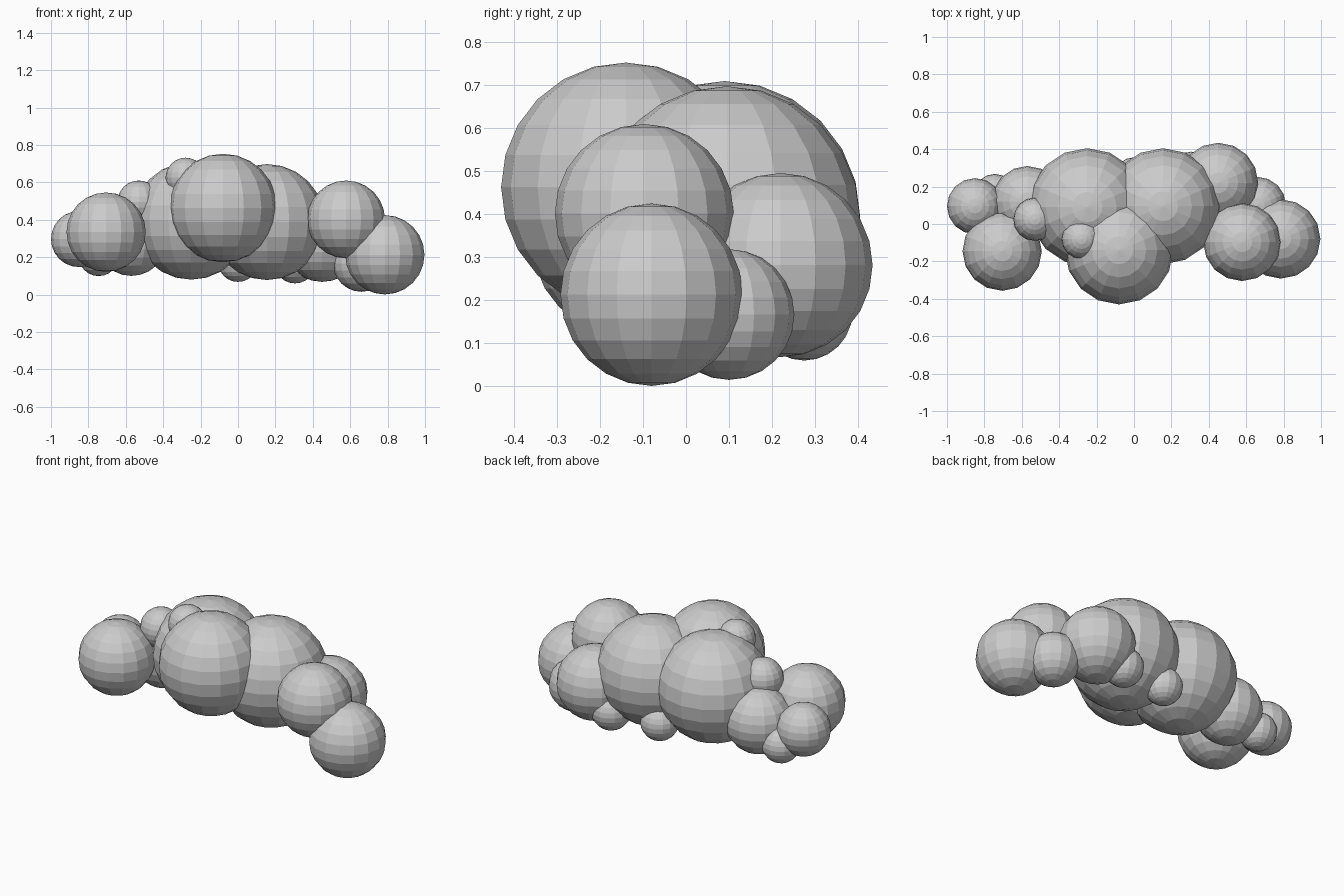
import bpy

# Cloud made of overlapping flat-shaded puffs: name, centre, radius
PUFFS = [
    # large core
    ("core_puff_front", (-0.08, -0.14, 0.463), 0.29),
    ("core_puff_right", (0.155, 0.095, 0.388), 0.31),
    ("core_puff_left", (-0.25, 0.09, 0.395), 0.315),
    # left side
    ("left_puff_back", (-0.57, 0.12, 0.29), 0.19),
    ("left_puff_front", (-0.705, -0.145, 0.334), 0.212),
    ("left_puff_end", (-0.85, 0.095, 0.297), 0.15),
    # right side
    ("right_puff_front", (0.578, -0.097, 0.402), 0.208),
    ("right_puff_end", (0.785, -0.08, 0.213), 0.212),
    ("right_puff_back", (0.45, 0.22, 0.282), 0.214),
    ("right_puff_low", (0.66, 0.10, 0.167), 0.152),
    # small bumps
    ("small_puff_shoulder", (-0.53, 0.025, 0.495), 0.115),
    ("small_puff_top", (-0.28, -0.08, 0.625), 0.107),
    ("small_puff_left_back", (-0.745, 0.16, 0.207), 0.108),
    ("small_puff_right_back", (0.305, 0.275, 0.172), 0.112),
    ("small_puff_middle_back", (0.0, 0.25, 0.175), 0.107),
]


def add_puff(name, centre, radius):
    bpy.ops.mesh.primitive_uv_sphere_add(
        segments=16, ring_count=12, radius=radius, location=centre)
    bpy.context.object.name = name


for puff in PUFFS:
    add_puff(*puff)
